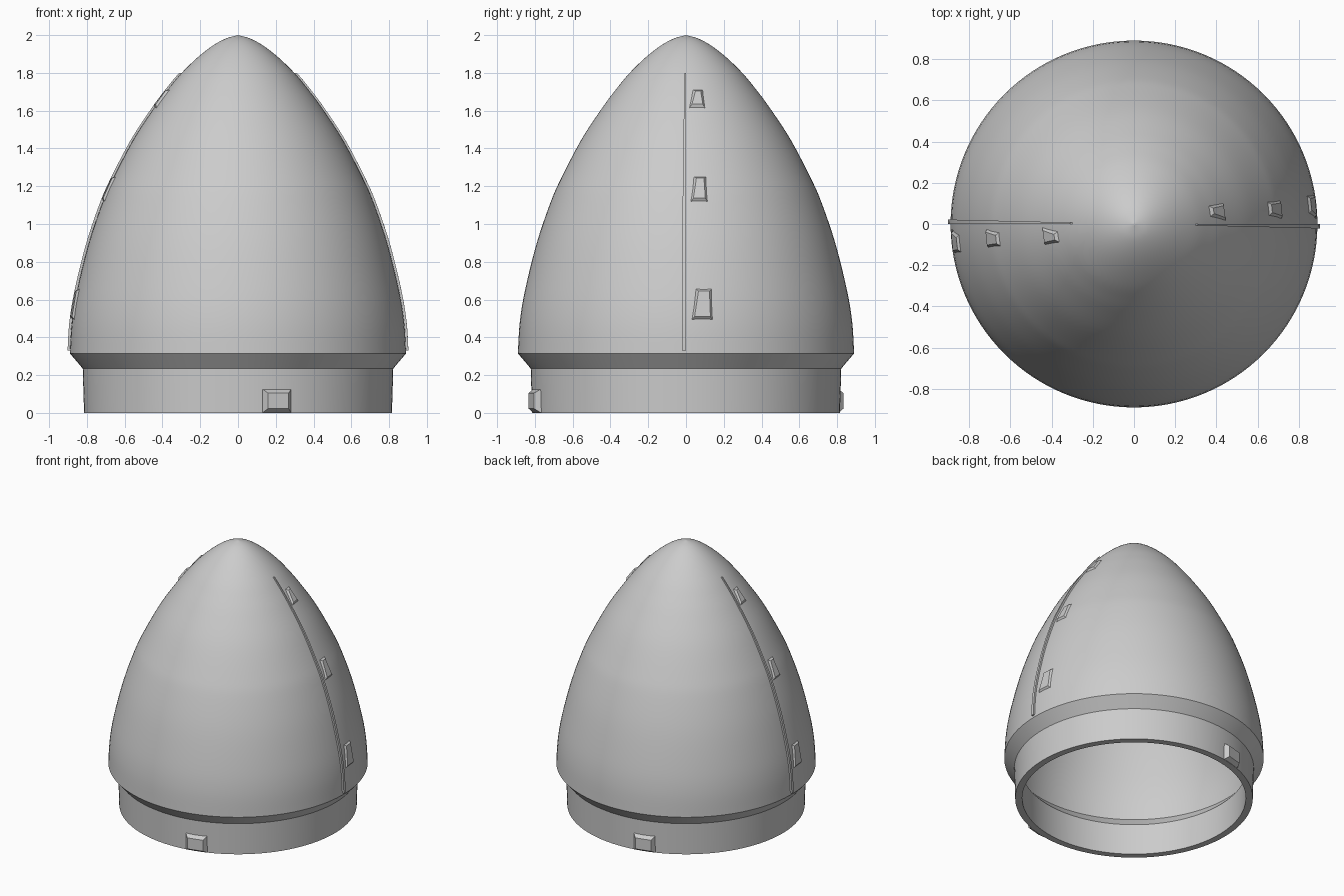
import bpy, bmesh, math
from mathutils import Vector, Matrix

if "Cube" in bpy.data.objects:
    bpy.data.objects.remove(bpy.data.objects["Cube"])

grey = bpy.data.materials.new("light grey")
grey.use_nodes = True
COLOUR = (0.6, 0.6, 0.6, 1)
grey.diffuse_color = COLOUR
grey.node_tree.nodes["Principled BSDF"].inputs["Base Color"].default_value = COLOUR

# Nose outline as (height, radius), resampled with a smooth spline
NOSE = [(0.315, 0.89), (0.48, 0.88), (0.65, 0.852), (0.9, 0.79), (1.12, 0.715),
        (1.25, 0.657), (1.45, 0.552), (1.62, 0.44), (1.72, 0.365), (1.8, 0.298),
        (1.88, 0.216), (1.94, 0.14), (1.98, 0.069), (2.0, 0)]


def resample(points, steps=5):
    ends = [points[0]] + points + [points[-1]]
    out = []
    for a, b, c, d in zip(ends, ends[1:], ends[2:], ends[3:]):
        a, b, c, d = map(Vector, (a, b, c, d))
        for i in range(steps):
            t = i / steps
            out.append(0.5 * (2 * b + (c - a) * t + (2 * a - 5 * b + 4 * c - d) * t ** 2
                              + (3 * b - a - 3 * c + d) * t ** 3))
    return [tuple(p) for p in out] + [points[-1]]


CURVE = resample(NOSE)


def radius(z):
    for (z0, r0), (z1, r1) in zip(CURVE, CURVE[1:]):
        if z0 <= z <= z1:
            return r0 + (r1 - r0) * (z - z0) / (z1 - z0)
    return CURVE[0][1]


def finish(name, bm, smooth=False):
    bmesh.ops.recalc_face_normals(bm, faces=bm.faces)
    mesh = bpy.data.meshes.new(name)
    bm.to_mesh(mesh)
    bm.free()
    mesh.materials.append(grey)
    obj = bpy.data.objects.new(name, mesh)
    bpy.context.collection.objects.link(obj)
    if smooth:
        bpy.ops.object.select_all(action='DESELECT')
        obj.select_set(True)
        bpy.context.view_layer.objects.active = obj
        bpy.ops.object.shade_smooth_by_angle(angle=math.radians(25))


def loft(name, rings, turn, smooth=False):
    """Solid through four-cornered rings, turned about the vertical axis."""
    bm = bmesh.new()
    rows = [[bm.verts.new(p) for p in ring] for ring in rings]
    for low, high in zip(rows, rows[1:]):
        for i in range(4):
            j = (i + 1) % 4
            bm.faces.new((low[i], low[j], high[j], high[i]))
    bm.faces.new(rows[0])
    bm.faces.new(rows[-1])
    bm.transform(Matrix.Rotation(turn, 4, 'Z'))
    finish(name, bm, smooth)


# Hollow shell: outside up to the tip, then inside back down to the rim
WALL = 0.05
inside = [(r - WALL, z - WALL * (z - 0.315) / 1.685) for z, r in CURVE if r > WALL + 0.01]
outline = [(0.815, 0), (0.822, 0.235)] + [(r, z) for z, r in CURVE]
outline += [(0, 1.95)] + inside[::-1] + [(0.771, 0.235), (0.767, 0), (0.815, 0)]
bm = bmesh.new()
verts = [bm.verts.new((r, 0, z)) for r, z in outline]
edges = [bm.edges.new(pair) for pair in zip(verts, verts[1:])]
bmesh.ops.spin(bm, geom=verts + edges, axis=(0, 0, 1), cent=(0, 0, 0),
               angle=2 * math.pi, steps=128)
bmesh.ops.remove_doubles(bm, verts=bm.verts, dist=0.0002)
finish("nose_shell", bm, True)


def at(r, angle, z):
    return (r * math.cos(angle), r * math.sin(angle), z)


def raised_panel(name, corners, inset, height, normal, surface, turn):
    """Bevelled plate: sunk base, edge on the surface, smaller raised face."""
    corners = [Vector(c) for c in corners]
    centre = sum(corners, Vector((0, 0))) / 4
    edge = [Vector(surface(*c)) for c in corners]
    face = []
    for c in corners:
        gap = centre - c
        inner = c + Vector((math.copysign(inset, gap.x), math.copysign(inset, gap.y)))
        face.append(Vector(surface(*inner)) + normal * height)
    loft(name, [[p - normal * 0.02 for p in edge], edge, face], turn)


def on_nose(y, z):
    return (math.sqrt(radius(z) ** 2 - y * y), y, z)


def on_base(y, z):
    return (math.sqrt(0.82 ** 2 - y * y), y, z)


# Bottom height, bottom span, top height, top span of each side panel
PANELS = [("lower", 0.495, (0.032, 0.14), 0.655, (0.053, 0.135)),
          ("middle", 1.12, (0.026, 0.113), 1.25, (0.042, 0.106)),
          ("upper", 1.615, (0.018, 0.1), 1.71, (0.037, 0.088))]

for side, turn in (("left", 0), ("right", math.pi)):
    # Thin raised seam strip following the curve
    rings = []
    for i in range(41):
        z = 0.33 + 1.47 * i / 40
        r = radius(z)
        rings.append([at(r - 0.02, -0.024, z), at(r + 0.013, -0.024, z),
                      at(r + 0.013, 0, z), at(r - 0.02, 0, z)])
    loft(side + "_seam_strip", rings, turn, True)

    for level, z0, (a, b), z1, (c, d) in PANELS:
        zm, ym = (z0 + z1) / 2, (a + b) / 2
        slope = (radius(z0) - radius(z1)) / (z1 - z0)
        normal = Vector((1, ym / radius(zm), slope)).normalized()
        raised_panel(f"{side}_{level}_panel", [(a, z0), (b, z0), (d, z1), (c, z1)],
                     0.012, 0.012, normal, on_nose, turn)

# Bevelled locating blocks on the base, front and back
for end, turn in (("front", 0), ("back", math.pi)):
    raised_panel(end + "_base_block",
                 [(-0.077, 0.002), (0.077, 0.002), (0.077, 0.125), (-0.077, 0.125)],
                 0.02, 0.028, Vector((1, 0, 0)), on_base, turn - math.pi / 2 + 0.255)
